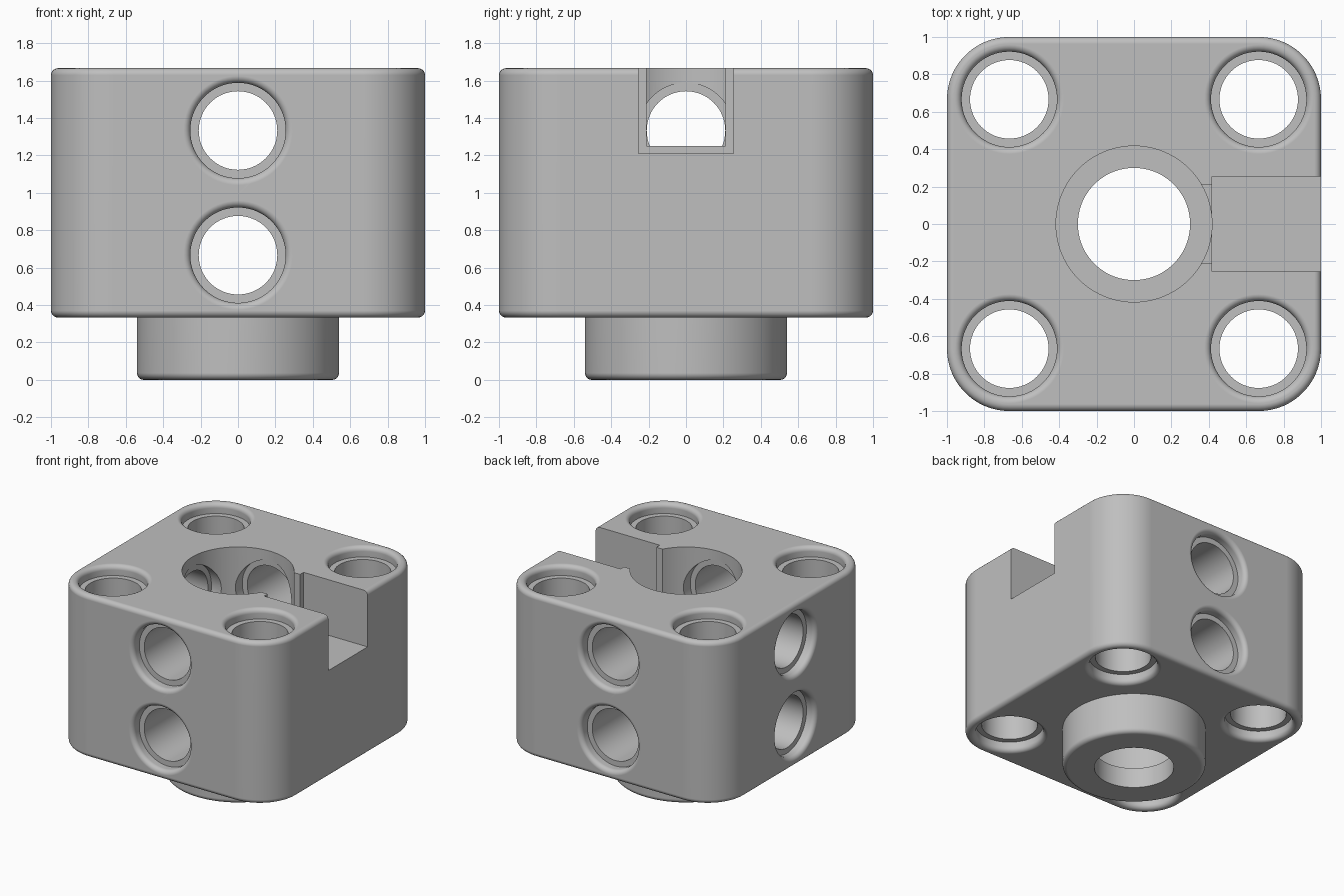
import bpy, bmesh, math
from mathutils import Matrix

if "Cube" in bpy.data.objects:
    bpy.data.objects.remove(bpy.data.objects["Cube"], do_unlink=True)

FILLET = 0.037
STUD = 2 / 3            # hole pitch
CORNER = 1 / 3          # vertical corner radius
BASE, TOP = CORNER, 5 / 3
HOLE, RECESS, DEPTH = 0.21, 0.255, 0.083

grey = bpy.data.materials.new("light grey plastic")
grey.use_nodes = True
colour = (0.52, 0.52, 0.52, 1)
grey.diffuse_color = colour
grey.node_tree.nodes["Principled BSDF"].inputs["Base Color"].default_value = colour


def finish(name, bm):
    bmesh.ops.recalc_face_normals(bm, faces=bm.faces)
    mesh = bpy.data.meshes.new(name)
    bm.to_mesh(mesh)
    bm.free()
    mesh.materials.append(grey)
    obj = bpy.data.objects.new(name, mesh)
    bpy.context.collection.objects.link(obj)
    return obj


def loft(name, profile, spread=0.0, steps=16, matrix=None):
    """Stack rings of (radius, height); spread pulls the quadrants apart."""
    bm = bmesh.new()
    rings = []
    for r, z in profile:
        ring = []
        for c in range(4):
            mid = math.radians(90 * c + 45)
            sx = math.copysign(spread, math.cos(mid))
            sy = math.copysign(spread, math.sin(mid))
            for i in range(steps):
                a = (c + i / (steps - bool(spread))) * math.pi / 2
                ring.append(bm.verts.new((sx + r * math.cos(a), sy + r * math.sin(a), z)))
        rings.append(ring)
    n = len(rings[0])
    for lo, hi in zip(rings, rings[1:]):
        for i in range(n):
            j = (i + 1) % n
            bm.faces.new((lo[i], lo[j], hi[j], hi[i]))
    bm.faces.new(rings[0][::-1])
    bm.faces.new(rings[-1])
    if matrix:
        bm.transform(matrix)
    return finish(name, bm)


def box(name, x, y, z):
    bm = bmesh.new()
    bmesh.ops.create_cube(bm, size=1)
    spans = (x, y, z)
    size = Matrix.Diagonal([b - a for a, b in spans] + [1])
    bm.transform(Matrix.Translation([(a + b) / 2 for a, b in spans]) @ size)
    return finish(name, bm)


def arc(steps=5):
    """Quarter-round as (inset, rise) pairs, from flat end to wall."""
    angles = [i / steps * math.pi / 2 for i in range(steps + 1)]
    return [(FILLET * (1 - math.sin(a)), FILLET * (1 - math.cos(a))) for a in angles]


def mouth(face):
    """Rounded, recessed hole entrance, from outside inward."""
    flare = RECESS + FILLET
    rim = [(RECESS + d, face - h) for h, d in reversed(arc())]
    rim = sorted(rim, key=lambda p: -p[1])
    return [(flare, face + 0.1)] + rim + [(RECESS, face - DEPTH), (HOLE, face - DEPTH)]


def flip(profile):
    return [(r, -z) for r, z in reversed(profile)]


def combine(target, tool, operation):
    bpy.ops.object.select_all(action="DESELECT")
    bpy.context.view_layer.objects.active = target
    target.select_set(True)
    mod = target.modifiers.new("cut", "BOOLEAN")
    mod.operation, mod.solver, mod.object = operation, "EXACT", tool
    bpy.ops.object.modifier_apply(modifier=mod.name)
    bpy.data.objects.remove(tool, do_unlink=True)


# Rounded block with softened top and bottom edges
lower = [(CORNER - d, BASE + h) for d, h in arc()]
lower = sorted([(CORNER - d, BASE + h) for d, h in arc()], key=lambda p: p[1])
upper = [(r, BASE + TOP - z) for r, z in reversed(lower)]
block = loft("connector_block", lower + upper, spread=STUD)

# Round boss underneath
radius = 0.54
foot = [(radius - d, h) for d, h in arc()]
combine(block, loft("boss", foot + [(radius, BASE + 0.1)], steps=24), "UNION")

# Stepped central bore
bore = 0.417
step = BASE / 2
combine(block, loft("bore", [(0.30, -0.1), (0.30, step), (bore, step), (bore, TOP + 0.1)],
                    steps=24), "DIFFERENCE")

# Notch in the left side, with a narrower throat into the bore
combine(block, box("throat", (0, 0.5), (-HOLE, HOLE), (1.25, TOP + 0.1)), "DIFFERENCE")
combine(block, box("notch", (bore, 1.1), (-RECESS, RECESS), (1.21, TOP + 0.1)), "DIFFERENCE")

# Four vertical holes
half = mouth(STUD)
for x in (-STUD, STUD):
    for y in (-STUD, STUD):
        place = Matrix.Translation((x, y, 1))
        combine(block, loft("corner_hole", half + flip(half), matrix=place), "DIFFERENCE")

# Side holes into the bore from front, back and right
inner = bore + 0.003
side = mouth(1) + [(HOLE, inner), (RECESS, inner), (RECESS, 0.1)]
for z in (STUD, 2 * STUD):
    for turn in (0, 90, 180):
        place = (Matrix.Translation((0, 0, z))
                 @ Matrix.Rotation(math.radians(turn), 4, "Z")
                 @ Matrix.Rotation(math.radians(-90), 4, "X"))
        combine(block, loft("side_hole", side, matrix=place), "DIFFERENCE")

# Smooth curves, crisp corners, flat faces kept flat
bpy.ops.object.select_all(action="DESELECT")
block.select_set(True)
bpy.context.view_layer.objects.active = block
bpy.ops.object.shade_smooth_by_angle(angle=math.radians(32))
weighted = block.modifiers.new("flat_faces", "WEIGHTED_NORMAL")
weighted.keep_sharp = True
